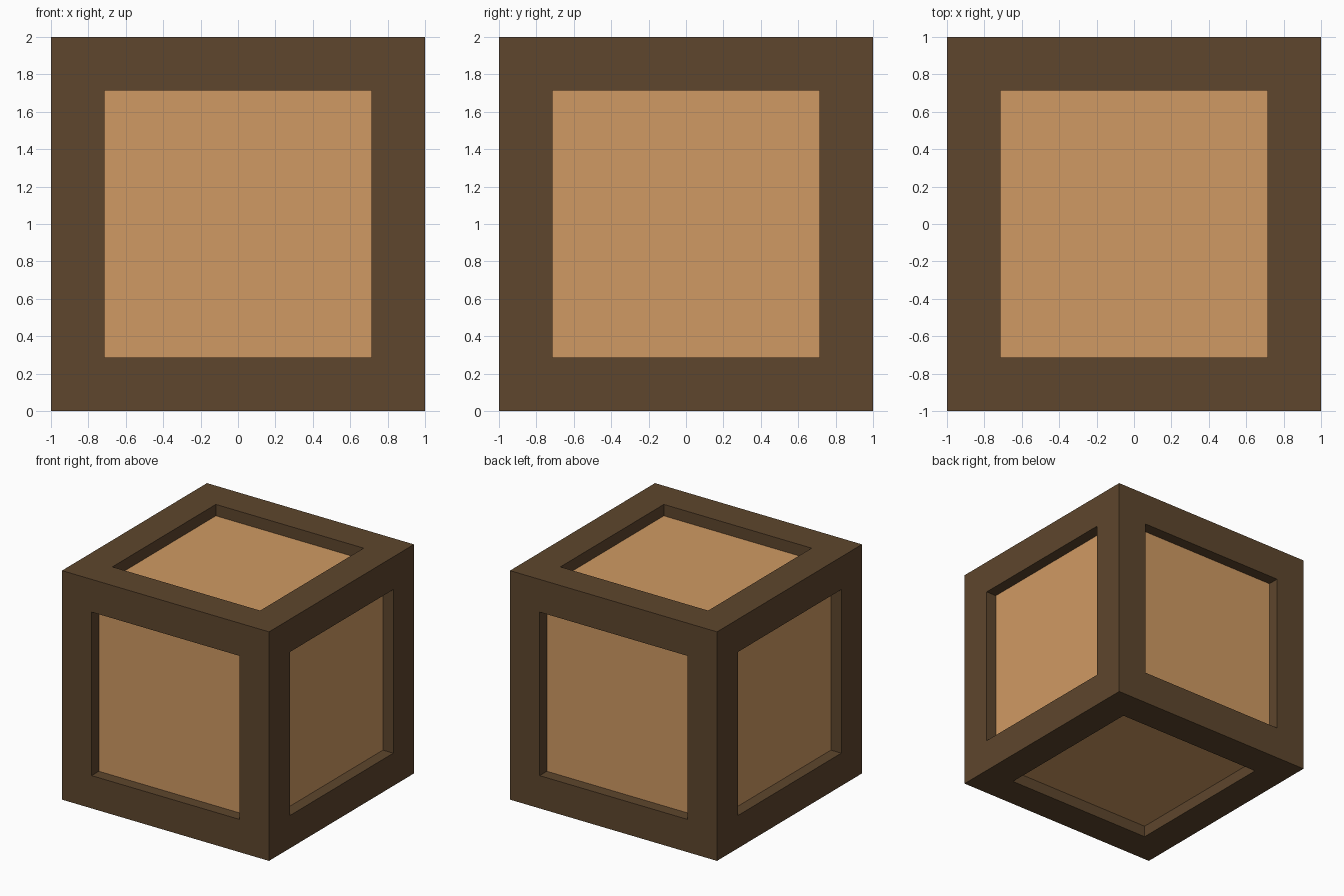
import bpy, bmesh

if "Cube" in bpy.data.objects:
    bpy.data.objects.remove(bpy.data.objects["Cube"])

SIZE, BORDER, DEPTH = 2.0, 0.286, 0.1


def material(name, srgb):
    mat = bpy.data.materials.new(name)
    linear = [((c / 255 + 0.055) / 1.055) ** 2.4 for c in srgb]
    mat.diffuse_color = (*linear, 1)
    mat.use_nodes = True
    mat.node_tree.nodes["Principled BSDF"].inputs["Base Color"].default_value = mat.diffuse_color
    return mat


# Crate: a cube whose six faces are inset to a border, then sunk straight in
bm = bmesh.new()
bmesh.ops.create_cube(bm, size=SIZE)
bmesh.ops.translate(bm, verts=bm.verts, vec=(0, 0, SIZE / 2))
bm.normal_update()
panels = list(bm.faces)
bmesh.ops.inset_individual(bm, faces=panels, thickness=BORDER, use_even_offset=True)

# Recessed panels with upright side walls
for panel in panels:
    normal = panel.normal.copy()
    bmesh.ops.inset_individual(bm, faces=[panel], thickness=0)
    bmesh.ops.translate(bm, verts=panel.verts, vec=-normal * DEPTH)
    panel.material_index = 1
bmesh.ops.recalc_face_normals(bm, faces=bm.faces)

mesh = bpy.data.meshes.new("crate")
bm.to_mesh(mesh)
bm.free()
mesh.materials.append(material("dark_wood_frame", (94, 70, 45)))
mesh.materials.append(material("light_wood_panel", (208, 154, 99)))
crate = bpy.data.objects.new("crate", mesh)
bpy.context.collection.objects.link(crate)
